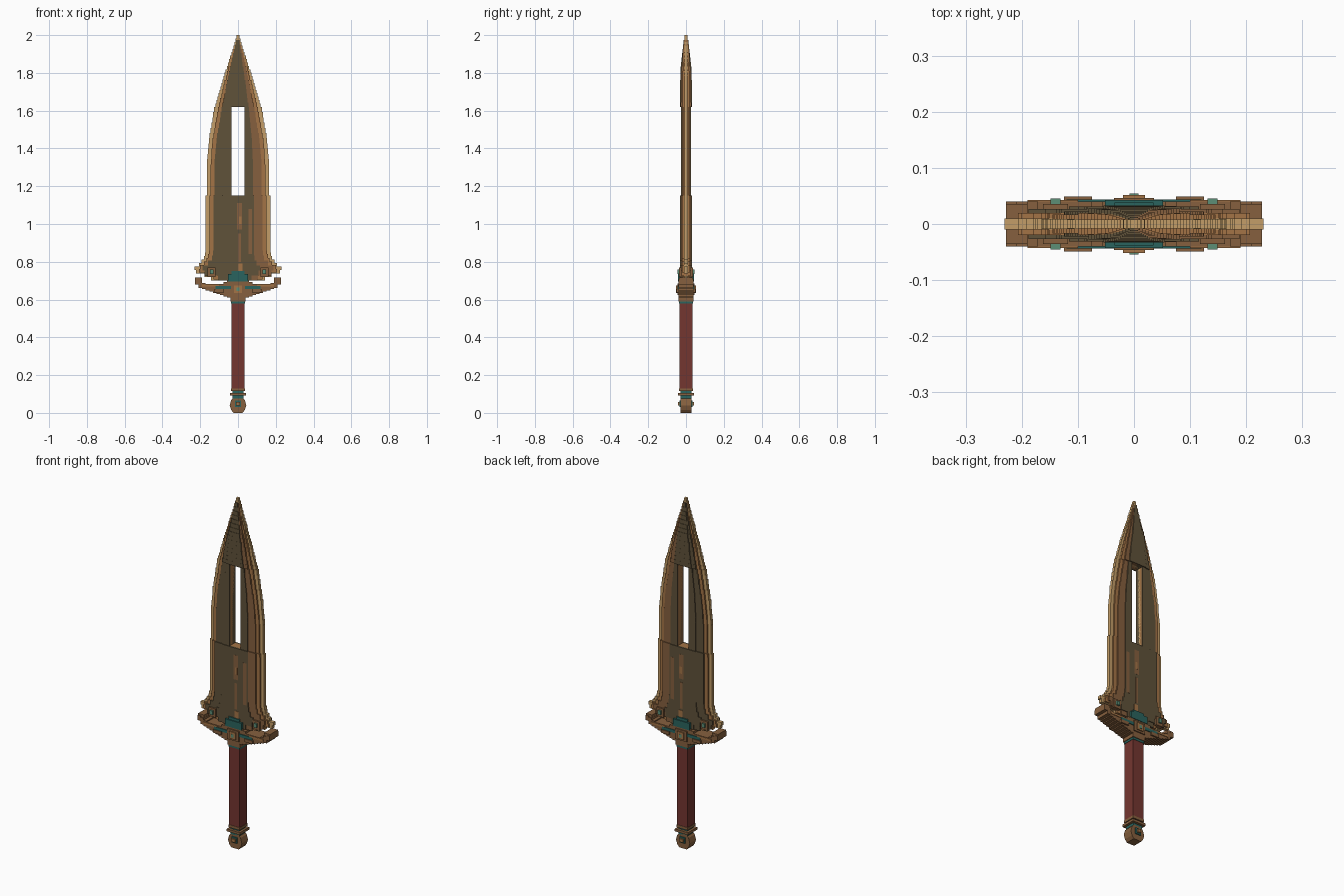
import bpy, bmesh

cube = bpy.data.objects.get("Cube")
if cube:
    bpy.data.objects.remove(cube, do_unlink=True)


def material(name, r, g, b):
    lin = [(c / 255 / 12.92) if c < 10 else ((c / 255 + 0.055) / 1.055) ** 2.4 for c in (r, g, b)]
    m = bpy.data.materials.new(name)
    m.use_nodes = True
    m.diffuse_color = (*lin, 1)
    m.node_tree.nodes["Principled BSDF"].inputs["Base Color"].default_value = (*lin, 1)
    return m


TAN = material("pale bronze", 196, 158, 104)
BRONZE = material("bronze", 164, 116, 70)
BROWN = material("brown bronze", 134, 96, 62)
DARK = material("dark olive", 96, 82, 58)
TEAL = material("teal", 42, 100, 94)
PATINA = material("pale patina", 92, 142, 118)
RED = material("dark red leather", 116, 54, 48)


def finish(name, bm, mat):
    bmesh.ops.recalc_face_normals(bm, faces=bm.faces)
    mesh = bpy.data.meshes.new(name)
    bm.to_mesh(mesh)
    bm.free()
    mesh.materials.append(mat)
    obj = bpy.data.objects.new(name, mesh)
    bpy.context.collection.objects.link(obj)
    return obj


def plate(name, polygons, depth, mat):
    """Extrude x-z polygons to a plate of the given half depth."""
    bm = bmesh.new()
    for pts in polygons:
        face = bm.faces.new([bm.verts.new((x, -depth, z)) for x, z in pts])
        moved = bmesh.ops.extrude_face_region(bm, geom=[face])["geom"]
        bmesh.ops.translate(bm, vec=(0, 2 * depth, 0),
                            verts=[v for v in moved if isinstance(v, bmesh.types.BMVert)])
    return finish(name, bm, mat)


def boxes(name, items, mat):
    """Boxes given as (x0, x1, half depth, z0, z1)."""
    return [plate(name, [[(a, z0), (b, z0), (b, z1), (a, z1)]], d, mat)
            for a, b, d, z0, z1 in items]


def lerp(table, t):
    for (a, va), (b, vb) in zip(table, table[1:]):
        if t <= b:
            return va + (vb - va) * max(0, t - a) / (b - a)
    return table[-1][1]


def steps(z0, z1, size):
    n = max(1, round((z1 - z0) / size))
    return [(z0 + (z1 - z0) * i / n, z0 + (z1 - z0) * (i + 1) / n) for i in range(n)]


def stepped(name, z0, z1, inset, depth, mat, inner=0, sides=(1, -1), scale=1, size=0.027):
    """Plate with the stair-stepped blade outline, whole or split around a slot."""
    edge = []
    for a, b in steps(z0, z1, size):
        w = max(inner + 0.003, (lerp(BLADE, (a + b) / 2) - inset) * scale)
        edge += [(w, a), (w, b)]
    if inner == 0 and len(sides) == 2:
        polys = [edge + [(-x, z) for x, z in reversed(edge)]]
    else:
        polys = [[(s * x, z) for x, z in edge + [(inner, z1), (inner, z0)]] for s in sides]
    return plate(name, polys, depth, mat)


# Blade half width by height
BLADE = [(0.70, 0.13), (0.725, 0.165), (0.74, 0.22), (0.765, 0.232), (0.785, 0.205),
         (0.82, 0.18), (0.86, 0.172), (1.14, 0.172), (1.16, 0.165), (1.32, 0.165),
         (1.45, 0.153), (1.6, 0.128), (1.75, 0.085), (1.88, 0.042), (2.0, 0.004)]
SLOT, LOW, HIGH = 0.035, 1.15, 1.62

# Cutting edge, lower body and the two bars beside the slot
stepped("lower_edge", 0.70, LOW, 0, 0.010, TAN, size=0.019)
stepped("lower_bevel", 0.705, LOW, 0.02, 0.020, BRONZE, size=0.019)
stepped("lower_body", 0.70, LOW, 0.042, 0.027, DARK, sides=(-1,))
stepped("lower_body", 0.70, LOW, 0.042, 0.027, BROWN, sides=(1,))
stepped("lower_ridge", 0.70, LOW, 0.02, 0.031, DARK, scale=0.55)

stepped("slot_edge", LOW, HIGH, 0, 0.009, TAN, SLOT)
stepped("slot_bevel", LOW, HIGH, 0.02, 0.017, BRONZE, SLOT)
for side, body in ((-1, DARK), (1, BROWN)):
    stepped("slot_body", LOW, HIGH, 0.04, 0.022, body, SLOT, (side,))
    stepped("slot_ridge", LOW, HIGH, 0.02, 0.027, DARK, SLOT, (side,), 0.55)

# Tapering point, thinner toward the tip
stepped("tip_edge", HIGH, 2.0, 0, 0.008, TAN, size=0.018)
THICK = [(HIGH, 0.033), (1.8, 0.030), (1.92, 0.018), (2.0, 0.008)]
for a, b in steps(HIGH, 1.975, 0.024):
    w, d = lerp(BLADE, (a + b) / 2), lerp(THICK, (a + b) / 2)
    boxes("tip_bevel", [(-w * 0.84, w * 0.84, d * 0.6, a, b)], BRONZE)
    boxes("tip_body", [(-w * 0.68, 0, d * 0.85, a, b)], DARK)
    boxes("tip_body", [(0, w * 0.68, d * 0.85, a, b)], BROWN)
    boxes("tip_ridge", [(-w * 0.46, w * 0.46, d, a, b)], DARK)

# Worn streaks on the lower blade
boxes("worn_streak", [(-0.005, 0.022, 0.0318, 0.97, 1.11), (0.0, 0.015, 0.0318, 0.80, 0.95),
                      (0.055, 0.075, 0.0318, 0.84, 1.08)], BROWN)
boxes("worn_fleck", [(0.004, 0.018, 0.0325, 1.0, 1.04), (0.0, 0.025, 0.0325, 0.74, 0.79)], BRONZE)

# Rivets at the blade shoulders
for s in (1, -1):
    x = s * 0.14
    boxes("rivet_seat", [(x - 0.022, x + 0.022, 0.036, 0.72, 0.77)], BROWN)
    boxes("rivet", [(x - 0.009, x + 0.009, 0.045, 0.735, 0.758)], PATINA)

# Guard made of stepped columns that curve up to the ends
BOTTOM = [(0, 0.605), (0.05, 0.612), (0.1, 0.628), (0.15, 0.645), (0.2, 0.662), (0.23, 0.69)]
TOP = [(0, 0.70), (0.06, 0.70), (0.08, 0.682), (0.17, 0.682), (0.2, 0.70), (0.23, 0.712)]
lower, upper = [], []
for a, b in steps(0, 0.228, 0.019):
    m = (a + b) / 2
    lower += [(a, lerp(BOTTOM, m)), (b, lerp(BOTTOM, m))]
    upper += [(a, lerp(TOP, m)), (b, lerp(TOP, m))]
half = lower + upper[::-1]
plate("guard", [half, [(-x, z) for x, z in half]], 0.040, BROWN)
for s in (1, -1):
    def wing(name, x0, x1, d, z0, z1, mat):
        boxes(name, [(min(s * x0, s * x1), max(s * x0, s * x1), d, z0, z1)], mat)
    wing("guard_inlay", 0.03, 0.12, 0.044, 0.655, 0.672, TEAL)
    wing("guard_plate", 0.075, 0.125, 0.049, 0.638, 0.656, BROWN)
    wing("guard_rail", 0.10, 0.19, 0.043, 0.668, 0.68, BRONZE)
    wing("guard_tip", 0.19, 0.228, 0.036, 0.70, 0.716, BROWN)

# Guard centre: socket, boss and gem
boxes("blade_socket", [(-0.052, 0.052, 0.043, 0.695, 0.735)], TEAL)
boxes("blade_socket_step", [(-0.035, 0.035, 0.038, 0.735, 0.75)], TEAL)
boxes("guard_boss", [(-0.036, 0.036, 0.046, 0.625, 0.685)], BROWN)
boxes("guard_boss_cap", [(-0.02, 0.02, 0.052, 0.635, 0.675)], BRONZE)
boxes("guard_gem", [(-0.008, 0.008, 0.054, 0.645, 0.663)], PATINA)

# Grip with its collars
boxes("upper_collar", [(-0.04, 0.04, 0.04, 0.59, 0.61)], BROWN)
boxes("upper_collar_band", [(-0.036, 0.036, 0.036, 0.578, 0.592)], TEAL)
boxes("grip", [(-0.034, 0.034, 0.034, 0.13, 0.58)], RED)
boxes("lower_collar_band", [(-0.036, 0.036, 0.036, 0.115, 0.13)], BROWN)
boxes("lower_collar_neck", [(-0.028, 0.028, 0.028, 0.075, 0.117)], TEAL)
boxes("lower_collar", [(-0.042, 0.042, 0.042, 0.092, 0.106)], BROWN)

# Faceted pommel with a gem through it
outline = [(0.024, 0), (0.036, 0.015), (0.044, 0.04), (0.036, 0.068), (0.024, 0.082)]
plate("pommel", [outline + [(-x, z) for x, z in outline[::-1]]], 0.028, BROWN)
boxes("pommel_gem_seat", [(-0.017, 0.017, 0.034, 0.032, 0.066)], TEAL)
boxes("pommel_gem", [(-0.010, 0.010, 0.043, 0.04, 0.058)], BRONZE)
